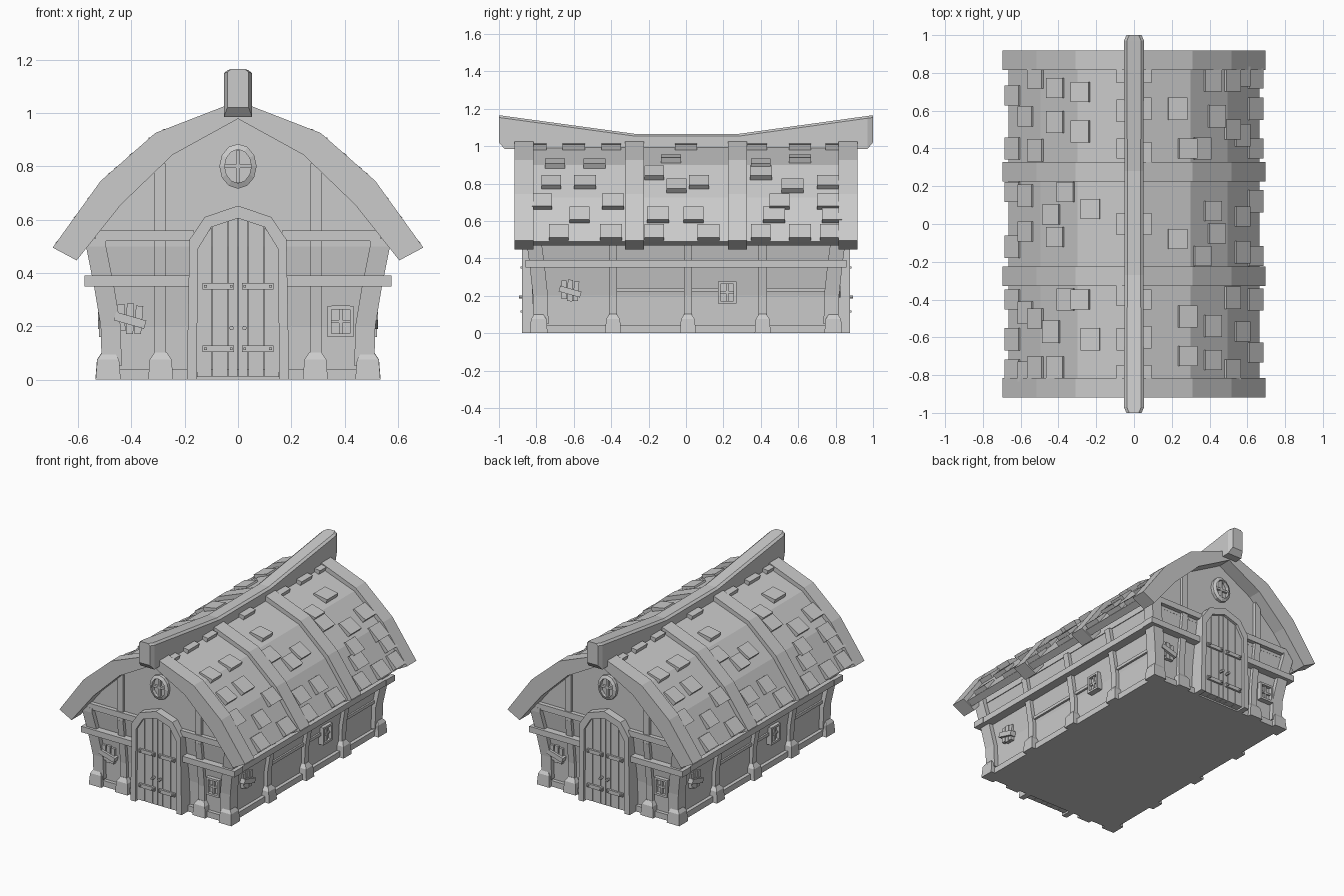
import bpy, math
from mathutils import Matrix, Vector

if "Cube" in bpy.data.objects:
    bpy.data.objects.remove(bpy.data.objects["Cube"])

# Local frames: (u, v, out) -> world. Front: u=x, v=z, out=-y. Side: u=y, v=z, out=+x.
FRONT = Matrix(((1, 0, 0, 0), (0, 0, -1, 0), (0, 1, 0, 0), (0, 0, 0, 1)))
SIDE = Matrix(((0, 0, 1, 0), (1, 0, 0, 0), (0, 1, 0, 0), (0, 0, 0, 1)))


def interp(table, t):
    for (a, p), (b, q) in zip(table, table[1:]):
        if t <= b:
            return p + (q - p) * (t - a) / (b - a)
    return table[-1][1]


def flare(z):
    return interp([(0, 0), (.2, .005), (.35, .03), (.5, .06)], z)


def wall_x(z):
    return .48 + flare(z)


def wall_y(z):
    return .785 + flare(z) * .65


def make(name, verts, faces, twin):
    mesh = bpy.data.meshes.new(name)
    mesh.from_pydata([tuple(v) for v in verts], [], faces)
    ob = bpy.data.objects.new(name, mesh)
    bpy.context.collection.objects.link(ob)
    if twin:  # the house repeats when turned half a circle
        other = ob.copy()
        other.rotation_euler.z = math.pi
        bpy.context.collection.objects.link(other)


def stack(name, rings, twin=True):
    n, k = len(rings[0]), len(rings)
    faces = [(r * n + i, r * n + (i + 1) % n, (r + 1) * n + (i + 1) % n, (r + 1) * n + i)
             for r in range(k - 1) for i in range(n)]
    faces += [tuple(reversed(range(n))), tuple(range((k - 1) * n, k * n))]
    make(name, [v for r in rings for v in r], faces, twin)


def prism(name, pts, d0, d1, M=FRONT, twin=True):
    area = sum(a[0] * b[1] - b[0] * a[1] for a, b in zip(pts, pts[1:] + pts[:1]))
    pts = pts if area > 0 else pts[::-1]
    stack(name, [[M @ Vector((u, v, d)) for u, v in pts] for d in sorted((d0, d1))], twin)


def loft(name, levels, twin=True):
    rings = []
    for xa, xb, ya, yb, z in levels:
        x0, x1, y0, y1 = min(xa, xb), max(xa, xb), min(ya, yb), max(ya, yb)
        rings.append([(x0, y0, z), (x1, y0, z), (x1, y1, z), (x0, y1, z)])
    stack(name, rings, twin)


def block(name, x0, x1, y0, y1, z0, z1, twin=True):
    loft(name, [(x0, x1, y0, y1, z0), (x0, x1, y0, y1, z1)], twin)


def rect(u, v, w, h, turn=0):
    c, s = math.cos(turn), math.sin(turn)
    return [(u + a * w / 2 * c - b * h / 2 * s, v + a * w / 2 * s + b * h / 2 * c)
            for a, b in ((-1, -1), (1, -1), (1, 1), (-1, 1))]


def arch(half):
    return half + [(-x, z) for x, z in reversed(half) if x]


def band(outer, inner):
    mir = lambda h: [(-x, z) for x, z in reversed(h)] + [p for p in h if p[0]]
    return mir(outer) + mir(inner)[::-1]


# Walls and gable
Z = (0, .2, .35, .5)
loft("wall_body", [(-wall_x(z), wall_x(z), -wall_y(z), wall_y(z), z) for z in Z], False)
prism("gable", arch([(0, .99), (.25, .85), (.445, .665), (.545, .54), (.545, .5)][::-1]),
      -.825, .825, twin=False)
block("sill", -.505, .505, -.81, .81, 0, .04, False)

# Roof skin, rafters and bent ridge beam
SKIN = [(0, 1.01), (.3, .9), (.495, .725), (.665, .49)]
prism("roof_skin", band(SKIN, [(0, .98), (.245, .85), (.445, .665), (.625, .468)]),
      -.86, .86, twin=False)
for y in (-.867, -.276, .276, .867):
    prism("rafter", band([(0, 1.045), (.31, .925), (.515, .745), (.695, .495)],
                         [(0, .978), (.245, .843), (.44, .655), (.605, .447)]),
          -y - .051, -y + .051, twin=False)
stack("ridge_beam", [[(-w, y, lo), (w, y, lo), (w, y, hi - .012), (w - .015, y, hi),
                      (.015 - w, y, hi), (-w, y, hi - .012)][::-1]
                     for y, w, lo, hi in ((-1, .04, 1.02, 1.165), (-.97, .053, .985, 1.161),
                                          (-.27, .05, .985, 1.065), (.28, .05, .985, 1.065),
                                          (.97, .053, .985, 1.161), (1, .04, 1.02, 1.165))], False)


# Raised roof tiles: lower edge height -> positions along the roof
def on_skin(s):
    for a, b in zip(SKIN, SKIN[1:]):
        a, b = Vector(a), Vector(b)
        if s <= (b - a).length or b.y < .5:
            return a + (b - a).normalized() * max(s, 0)
        s -= (b - a).length


def skin_length(z):
    s = 0
    for a, b in zip(SKIN, SKIN[1:]):
        length = (Vector(b) - Vector(a)).length
        if z >= b[1]:
            return s + length * (a[1] - z) / (a[1] - b[1])
        s += length
    return s


ROWS = {.98: (-.8, -.6, -.4, 0, .38, .61, .8), .91: (-.08, .61), .88: (-.7, -.49, .4),
        .82: (-.17, .4), .77: (-.72, -.54, .07, .76), .75: (-.05, .57),
        .66: (-.77, -.39, .5, .76), .59: (-.57, -.15, .04, .47, .78),
        .495: (-.68, -.4, -.17, .12, .4, .61, .77)}
for z, ys in ROWS.items():
    for i, y in enumerate(ys):
        s = skin_length(z)
        p, q = on_skin(s), on_skin(s - .1)
        t = (q - p).normalized()
        n = Vector((t.y, -t.x))
        w = .053 + .006 * (i % 2)
        prism("roof_tile", [tuple(c) for c in (p - n * .015, p + n * .03, q + n * .012,
                                               q - n * .015)], -y - w, -y + w)


# Foot stones
def stone(x0, x1, y0, y1):
    e = .012
    loft("foot_stone", [(x0, x1, y0, y1, 0), (x0 + e / 2, x1 - e / 2, y0 + e / 2, y1 - e / 2, .075),
                        (x0 + 2 * e, x1 - 2 * e, y0 + 2 * e, y1 - 2 * e, .102)])


# Corner and front posts, beams and stones
for s in (-1, 1):
    c = .487 * s
    stone(c - .047, c + .047, -.835, -.74)
    stone(.29 * s - .047, .29 * s + .047, -.835, -.74)
    loft("corner_post", [(s * (wall_x(z) - .045), s * (wall_x(z) + .03), -wall_y(z) - .03,
                          -wall_y(z) + .05, z) for z in (.05, .2, .35, .5, .53)])
    prism("front_post", [(-wall_y(z) - .022, z) for z in Z] +
          [(-wall_y(z) + .03, z) for z in Z[::-1]], .27 * s, .315 * s, SIDE)
    block("gable_post", .272 * s, .315 * s, -.845, -.8, .5, .81)
    block("front_beam", .165 * s, .575 * s, -.857, -.77, .35, .39)
    block("eave_beam", .165 * s, .535 * s, -.853, -.8, .52, .56)

# Side posts, beam, rails and stones
for y in (-.39, .01, .41):
    stone(.44, .535, y - .043, y + .043)
    prism("side_post", [(wall_x(z) + .025, z) for z in Z] +
          [(wall_x(z) - .03, z) for z in Z[::-1]], -y - .022, -y + .022)
block("side_beam", .49, .57, -.857, .857, .35, .39)
for y0, y1 in ((-.37, -.01), (.03, .17), (.43, .76)):
    block("side_rail", .47, .503, y0, y1, .222, .242)

# Door: frame, planks, hinges and knobs
prism("door_frame", band([(0, .652), (.124, .61), (.182, .525), (.192, 0)],
                         [(0, .605), (.1, .572), (.15, .49), (.155, 0)]), .75, .878)
top = lambda x: interp([(0, .605), (.1, .572), (.155, .485)], abs(x))
for s in (-1, 1):
    for a, b in ((.001, .036), (.039, .096), (.099, .153)):
        prism("door_plank", [(s * a, .01), (s * b, .01), (s * b, top(b)), (s * a, top(a))],
              .76, .86)
    for z in (.115, .35):
        prism("door_hinge", rect(.074 * s, z, .118, .025), .85, .873)
        for x in (.025, .122):
            prism("hinge_stud", rect(x * s, z, .01, .01), .87, .885)
    knob = [(.024 * s + .009 * math.cos(k * math.pi / 3), .193 + .009 * math.sin(k * math.pi / 3))
            for k in range(6)]
    prism("door_knob", knob, .855, .892)


# Round gable window
def ellipse(rx, rz):
    return [(rx * math.cos(k * math.pi / 6), .8 + rz * math.sin(k * math.pi / 6)) for k in range(12)]


outer, inner = ellipse(.07, .084), ellipse(.05, .063)
verts = [FRONT @ Vector((u, v, d)) for r, d in ((outer, .81), (outer, .845), (inner, .855), (inner, .81))
         for u, v in r]
make("round_window_frame", verts, [(r * 12 + i, r * 12 + (i + 1) % 12, ((r + 1) % 4) * 12 + (i + 1) % 12,
                                    ((r + 1) % 4) * 12 + i) for r in range(4) for i in range(12)], True)
prism("round_window_pane", inner, .8, .83)
prism("round_window_bar", rect(0, .8, .014, .12), .82, .845)
prism("round_window_bar", rect(0, .8, .1, .014), .82, .845)

# Paned and boarded windows for front and side walls
for M, d, paned, boarded in ((FRONT, wall_y(.21), .385, -.405), (SIDE, wall_x(.21), .22, -.62)):
    for s in (-1, 1):
        prism("window_jamb", rect(paned + .042 * s, .218, .014, .117), d - .03, d + .034, M)
        prism("window_rail", rect(paned, .218 + .052 * s, .07, .014), d - .03, d + .034, M)
    prism("window_pane", rect(paned, .218, .08, .1), d - .03, d + .012, M)
    prism("window_bar", rect(paned, .218, .012, .095), d, d + .024, M)
    prism("window_bar", rect(paned, .218, .075, .012), d, d + .024, M)
    for k, h in ((-1, .1), (0, .115), (1, .105)):
        prism("window_board", rect(boarded + .032 * k, .228 - .004 * k, .027, h, -.05 * k - .03),
              d - .02, d + .022, M)
    prism("cross_board", rect(boarded, .222, .118, .032, -.28), d, d + .038, M)
